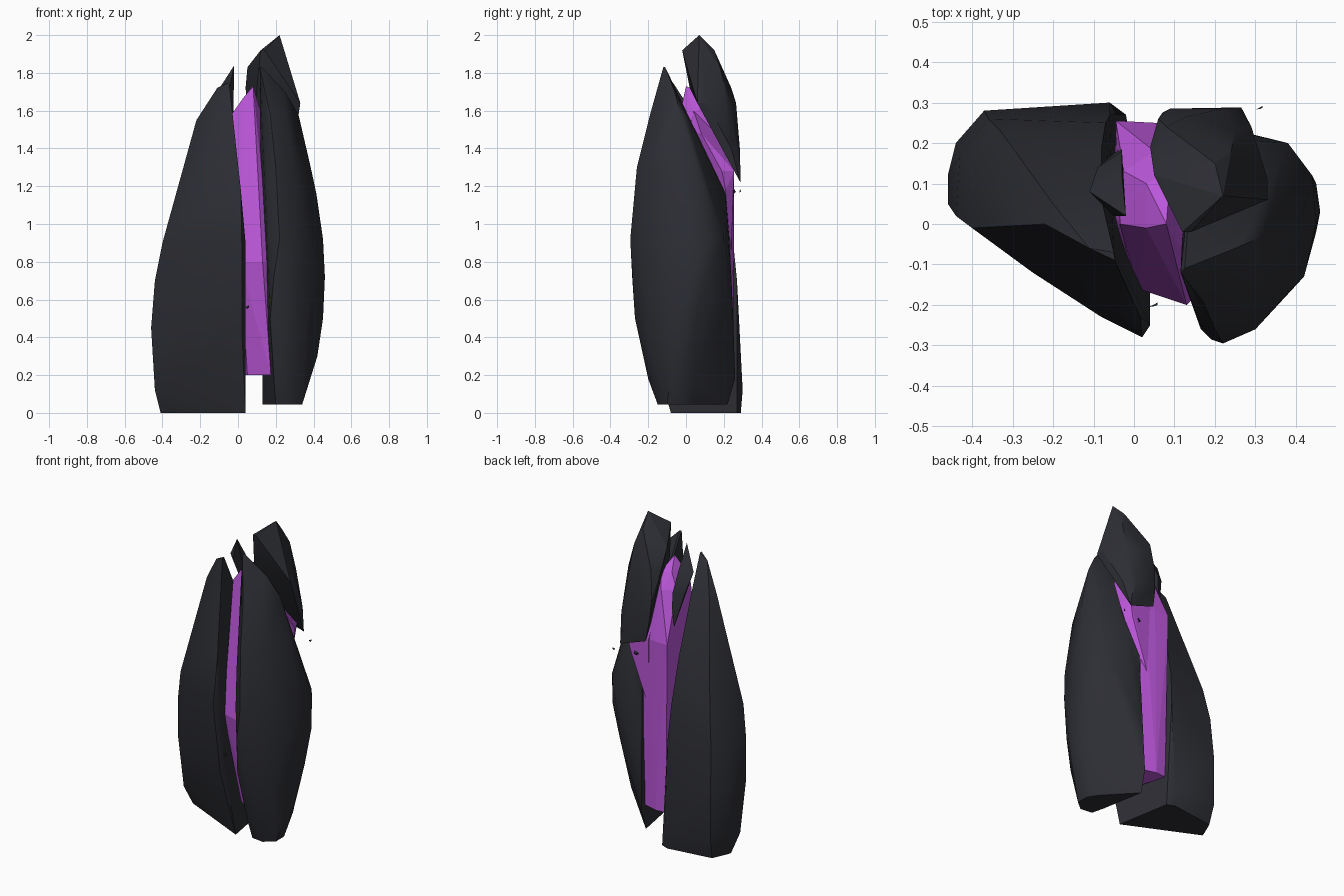
import bpy, bmesh, math


def material(name, rgb):
    m = bpy.data.materials.new(name)
    m.diffuse_color = (*rgb, 1)
    return m


STONE = material("dark stone", (0.026, 0.027, 0.034))
PURPLE = material("purple crystal", (0.5, 0.095, 0.7))


def hull(name, layers, mat, smooth=25):
    """Faceted chunk: convex hull of points grouped as {height: [(x, y), ...]}."""
    bm = bmesh.new()
    for z, pts in layers.items():
        for x, y in pts:
            bm.verts.new((x, y, z))
    bmesh.ops.convex_hull(bm, input=bm.verts[:])
    loose = [v for v in bm.verts if not v.link_faces]
    bmesh.ops.delete(bm, geom=loose, context='VERTS')
    bmesh.ops.dissolve_limit(bm, angle_limit=math.radians(3),
                             verts=bm.verts[:], edges=bm.edges[:])
    bmesh.ops.recalc_face_normals(bm, faces=bm.faces[:])
    me = bpy.data.meshes.new(name)
    bm.to_mesh(me)
    bm.free()
    me.materials.append(mat)
    ob = bpy.data.objects.new(name, me)
    bpy.context.collection.objects.link(ob)
    if smooth:
        bpy.ops.object.select_all(action='DESELECT')
        ob.select_set(True)
        bpy.context.view_layer.objects.active = ob
        bpy.ops.object.shade_smooth_by_angle(angle=math.radians(smooth))
    return ob


# Left half of the split rock
hull("left_stone", {
    0.00: [(-.41, .13), (-.40, .16), (-.36, .25), (-.07, .29), (-.02, .27), (.04, -.08), (-.10, -.01)],
    0.12: [(-.44, .08), (-.43, .18), (-.37, .28), (-.06, .30)],
    0.45: [(-.46, .05), (-.46, .12), (-.44, .2), (-.37, .28), (-.06, .28),
           (.04, -.19), (.02, -.21), (-.25, -.09)],
    0.70: [(-.44, .02), (-.43, .17), (-.36, .26), (-.06, .27), (-.34, -.05)],
    0.90: [(-.40, -.01), (-.39, .12), (-.33, .23), (-.07, .25),
           (.04, -.25), (.02, -.28), (-.08, -.23), (-.25, -.12)],
    1.18: [(-.31, -.01), (-.29, .12), (-.08, .19), (.015, -.23), (-.04, -.23)],
    1.55: [(-.22, .0), (-.2, .05), (-.08, .06), (-.025, -.14), (-.06, -.14)],
    1.72: [(-.11, -.06)],
    1.75: [(-.047, -.09), (-.05, -.07)],
}, STONE, 35)

# Thin spike beside the crystal
hull("left_spike", {
    1.84: [(-.02, .02)],
    1.70: [(-.11, .08), (-.05, .02), (-.03, .12)],
    1.58: [(-.09, .14), (-.03, .18)],
    1.32: [(-.03, .19)],
}, STONE)

# Right half of the split rock
hull("right_stone", {
    0.045: [(.13, .22), (.18, -.06), (.20, -.14), (.28, -.15), (.34, -.10), (.34, -.02), (.3, .04)],
    0.18: [(.135, .26), (.37, -.03), (.36, .04), (.24, -.2), (.19, -.18)],
    0.30: [(.42, -.07), (.41, .0), (.33, -.18)],
    0.50: [(.17, -.25), (.24, -.27), (.36, -.18), (.45, -.02), (.43, .06), (.31, .2), (.16, .25)],
    0.72: [(.46, .03), (.45, .1), (.42, -.13), (.19, -.285), (.36, .19), (.15, .24)],
    0.92: [(.165, -.26), (.22, -.295), (.30, -.26), (.39, -.16), (.45, .0), (.44, .12),
           (.38, .2), (.15, .23)],
    1.16: [(.30, .17), (.25, .21), (.15, .21), (.415, .02), (.37, .09), (.165, -.25)],
    1.30: [(.16, -.22), (.2, -.26), (.3, -.2), (.385, -.02), (.34, .06), (.16, .13)],
    1.58: [(.14, -.16), (.17, -.19), (.25, -.14), (.32, -.03), (.29, .0)],
    1.70: [(.24, -.08), (.25, -.06)],
    1.83: [(.115, -.12), (.125, -.11)],
}, STONE, 35)

# Upper fragment broken from the right half
hull("top_stone", {
    2.00: [(.22, .07)],
    1.92: [(.12, -.02), (.14, -.02), (.20, .15)],
    1.83: [(.05, .12), (.27, .07), (.24, .18)],
    1.72: [(.04, .19), (.1, .02), (.29, .1), (.21, .22), (.08, .24)],
    1.64: [(.33, .06), (.33, .11), (.25, .23), (.13, .265), (.05, .21)],
    1.55: [(.06, .26), (.30, .17)],
    1.40: [(.07, .275), (.09, .285), (.22, .285), (.29, .24)],
    1.28: [(.09, .28), (.26, .288)],
    1.22: [(.265, .288)],
}, STONE)

# Crystal core between the halves
hull("crystal_core", {
    0.20: [(.05, -.04), (.175, -.11), (.15, .22), (.04, .25), (-.03, .245)],
    0.80: [(.01, -.16), (.13, -.2), (.172, -.16)],
    0.98: [(-.01, -.11), (.05, -.135), (.16, -.1), (.14, .23)],
    1.10: [(-.04, -.03), (.04, -.085), (.155, -.03)],
    1.28: [(-.05, .02), (.155, .01), (.12, .24), (.05, .25), (-.045, .255)],
    1.58: [(-.035, .0), (-.025, .13), (.05, .18), (.125, .04)],
    1.67: [(.03, -.01), (.03, .1), (.09, .13)],
    1.73: [(.08, .0)],
}, PURPLE, 0)

# Crystal branch filling the gap under the top fragment
hull("crystal_branch", {
    1.60: [(.10, .03), (.12, .04)],
    1.48: [(.14, .02), (.22, .08), (.08, .18)],
    1.28: [(.27, .19), (.09, .25), (.24, .255)],
    1.18: [(.25, .21), (.22, .25), (.10, .25)],
    0.85: [(.10, .24), (.13, .2)],
}, PURPLE, 0)

# Small floating splinters
for i, (x, y, z, s) in enumerate([(.31, .287, 1.175, .008), (.048, -.2, .56, .01),
                                  (.17, .255, 1.17, .015)]):
    hull(f"splinter_{i + 1}", {
        z + s: [(x + s, y)],
        z: [(x - s, y - s * .5), (x + s, y + s * .6)],
        z - s: [(x + s * .3, y - s * .3)],
    }, STONE, 0)
